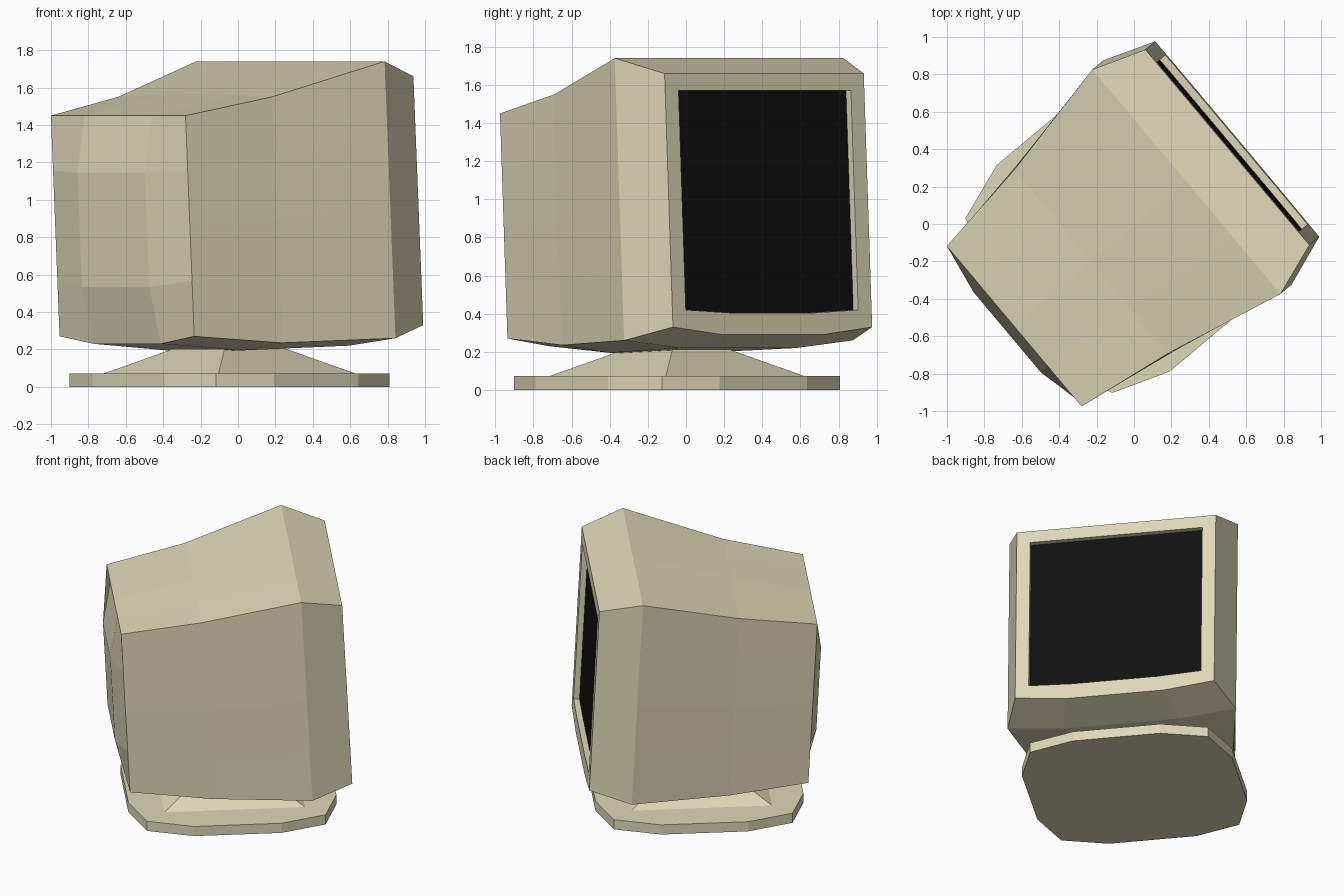
import bpy, bmesh, math

if "Cube" in bpy.data.objects:
    bpy.data.objects.remove(bpy.data.objects["Cube"])

YAW = math.radians(40)          # the screen faces between +x and +y
TILT = 0.0515                   # the monitor leans back slightly
SHIFT = 0.007


def world(d, w, z):
    """d = towards the screen side, w = across the screen."""
    w += SHIFT
    c, s = math.cos(YAW), math.sin(YAW)
    return (d * c + w * s, d * s - w * c, z)


def material(name, rgb):
    m = bpy.data.materials.new(name)
    m.diffuse_color = (*rgb, 1)
    m.use_nodes = True
    m.node_tree.nodes["Principled BSDF"].inputs["Base Color"].default_value = m.diffuse_color
    return m


beige = material("beige_plastic", (0.73, 0.69, 0.48))
black = material("dark_glass", (0.005, 0.005, 0.005))


def finish(name, bm, mat):
    bmesh.ops.recalc_face_normals(bm, faces=bm.faces)
    me = bpy.data.meshes.new(name)
    bm.to_mesh(me)
    bm.free()
    me.materials.append(mat)
    ob = bpy.data.objects.new(name, me)
    bpy.context.collection.objects.link(ob)
    return ob


def bridge(bm, a, b):
    n = len(a)
    for i in range(n):
        bm.faces.new((a[i], a[(i + 1) % n], b[(i + 1) % n], b[i]))


# Grid cells around the border of a 5 x 5 section, in order
BORDER = ([(i, 0) for i in range(4)] + [(4, j) for j in range(4)] +
          [(i, 4) for i in range(4, 0, -1)] + [(0, j) for j in range(4, 0, -1)])


def section_point(st, i, j):
    d, half, top, crown, bottom, sag, side = st
    s, t = i / 2 - 1, j / 4
    z0 = top + crown * (1 - abs(s))
    z1 = bottom - sag * min(1, 2 * (1 - abs(s)))
    z = z0 + (z1 - z0) * t
    w = s * half
    if abs(s) == 1:
        w += s * side * (1 - abs(2 * t - 1))
    if 0 < i < 4 and 0 < j < 4:      # bulging back panel
        d -= 0.065
    return world(d + TILT * (1.74 - z), w, z)


# Housing: sections from the back to the recessed screen
# depth, half width, top, top crown, bottom, bottom sag, side bulge
stations = [
    (-0.857, 0.560, 1.45, 0.0, 0.27, 0.04, 0.0),
    (-0.315, 0.640, 1.55, 0.02, 0.235, 0.04, 0.012),
    (0.360, 0.783, 1.74, 0.0, 0.26, 0.04, 0.0),
    (0.642, 0.682, 1.66, 0.0, 0.33, 0.04, 0.0),
    (0.642, 0.590, 1.57, 0.0, 0.42, 0.015, 0.0),
    (0.602, 0.590, 1.57, 0.0, 0.42, 0.015, 0.0),
]
bm = bmesh.new()
back = {(i, j): bm.verts.new(section_point(stations[0], i, j))
        for i in range(5) for j in range(5)}
for i in range(4):
    for j in range(4):
        bm.faces.new([back[k] for k in
                      ((i, j), (i + 1, j), (i + 1, j + 1), (i, j + 1))])
rings = [[back[k] for k in BORDER]]
for st in stations[1:]:
    rings.append([bm.verts.new(section_point(st, *k)) for k in BORDER])
for a, b in zip(rings, rings[1:]):
    bridge(bm, a, b)
finish("monitor_housing", bm, beige)

# Screen pane
bm = bmesh.new()
bm.faces.new([bm.verts.new(section_point(stations[-1], *k)) for k in BORDER])
pane = finish("screen", bm, black)
front = world(1, -SHIFT, 0)
if sum(a * b for a, b in zip(pane.data.polygons[0].normal, front)) < 0:
    pane.data.flip_normals()


def loft(name, lower, upper, z0, z1):
    bm = bmesh.new()
    a, b = ([bm.verts.new(world(d - 0.065, w, z)) for d, w in pts]
            for pts, z in ((lower, z0), (upper, z1)))
    bridge(bm, a, b)
    bm.faces.new(a)
    bm.faces.new(b)
    return finish(name, bm, beige)


# Base plate: twelve-sided rounded outline
quarter = [(0.705, 0.30), (0.605, 0.61), (0.295, 0.72)]
half = quarter + [(-d, w) for d, w in reversed(quarter)]
outline = half + [(d, -w) for d, w in reversed(half)]
loft("base_plate", outline, outline, 0.0, 0.072)


# Tapered swivel neck
def square(r):
    return [(r, r), (-r, r), (-r, -r), (r, -r)]


loft("swivel_neck", square(0.476), square(0.19), 0.072, 0.215)
